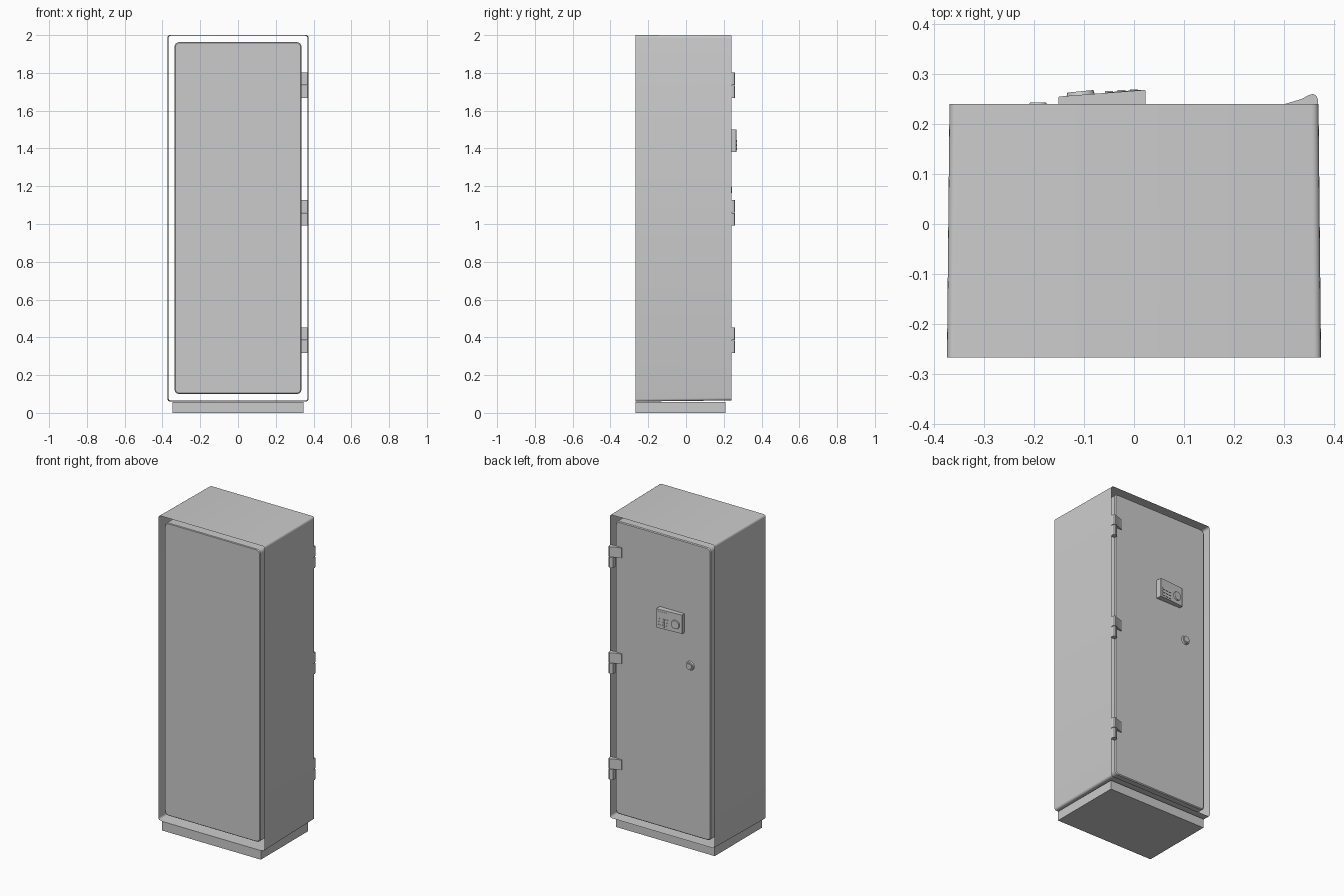
import bpy, bmesh, math
from mathutils import Matrix, Vector

if "Cube" in bpy.data.objects:
    bpy.data.objects.remove(bpy.data.objects["Cube"])


def finish(bm, name, angle=30):
    bmesh.ops.recalc_face_normals(bm, faces=bm.faces)
    me = bpy.data.meshes.new(name)
    bm.to_mesh(me)
    bm.free()
    ob = bpy.data.objects.new(name, me)
    bpy.context.collection.objects.link(ob)
    bpy.ops.object.select_all(action='DESELECT')
    bpy.context.view_layer.objects.active = ob
    ob.select_set(True)
    bpy.ops.object.shade_smooth_by_angle(angle=math.radians(angle))
    return ob


def rounded_rect(x0, x1, z0, z1, r, n=4):
    pts = []
    corners = ((x1 - r, z1 - r), (x0 + r, z1 - r), (x0 + r, z0 + r), (x1 - r, z0 + r))
    for q, (cx, cz) in enumerate(corners):
        for i in range(n + 1):
            a = math.pi / 2 * (q + i / n)
            pts.append((cx + r * math.cos(a), cz + r * math.sin(a)))
    return pts


def loft(name, sections, caps=True):
    """Join (y, outline) sections along y."""
    bm = bmesh.new()
    rings = [[bm.verts.new((x, y, z)) for x, z in pts] for y, pts in sections]
    for a, b in zip(rings, rings[1:]):
        n = len(a)
        for i in range(n):
            bm.faces.new((a[i], a[(i + 1) % n], b[(i + 1) % n], b[i]))
    if caps:
        bm.faces.new(rings[0])
        bm.faces.new(rings[-1])
    return finish(bm, name)


def prism(name, profile, z0, z1):
    """Extrude an (x, y) profile upward."""
    bm = bmesh.new()
    f = bm.faces.new([bm.verts.new((x, y, z0)) for x, y in profile])
    ext = bmesh.ops.extrude_face_region(bm, geom=[f])
    bmesh.ops.translate(bm, vec=(0, 0, z1 - z0),
                        verts=[v for v in ext['geom'] if isinstance(v, bmesh.types.BMVert)])
    return finish(bm, name)


def box(name, x0, x1, y0, y1, z0, z1):
    return prism(name, [(x0, y0), (x1, y0), (x1, y1), (x0, y1)], z0, z1)


def disc(name, loc, r1, r2, depth, tilt=0):
    bm = bmesh.new()
    bmesh.ops.create_cone(bm, cap_ends=True, segments=24, radius1=r1, radius2=r2, depth=depth,
                          matrix=Matrix.Translation(loc) @ Matrix.Rotation(tilt, 4, 'Z')
                          @ Matrix.Rotation(-math.pi / 2, 4, 'X'))
    return finish(bm, name)


# Plinth and the open, slightly tapered outer sleeve
box("plinth", -0.348, 0.348, -0.267, 0.208, 0, 0.058)
loft("outer_shell", [
    (-0.267, rounded_rect(-0.374, 0.374, 0.06, 2.0, 0.014)),
    (0.24, rounded_rect(-0.369, 0.369, 0.066, 1.997, 0.014))], caps=False)


# Inner cabinet with the door, edges slightly rounded
def inner(inset):
    return rounded_rect(-0.336 + inset, 0.336 - inset, 0.1 + inset, 1.963 - inset, 0.024)


loft("inner_body_and_door", [(-0.258, inner(0.004)), (-0.254, inner(0)),
                             (0.226, inner(0)), (0.231, inner(0.005))])

# Hinges: upper half reaches the door, lower half sits on the shell edge
knuckle = [(0.368, 0.228), (0.368, 0.248), (0.365, 0.256), (0.358, 0.260), (0.350, 0.258)]
for i, zc in enumerate((0.385, 1.06, 1.735)):
    prism(f"hinge_leaf_{i}", knuckle + [(0.335, 0.25), (0.305, 0.241), (0.29, 0.236), (0.29, 0.228)],
          zc + 0.002, zc + 0.067)
    prism(f"hinge_pin_{i}", knuckle + [(0.338, 0.251), (0.336, 0.228)], zc - 0.067, zc - 0.002)

# Wedge-shaped keypad housing
SLOPE = (0.268 - 0.255) / 0.173


def top_y(x):
    return 0.255 + (x + 0.151) * SLOPE


prism("keypad_housing", [(-0.151, 0.229), (0.023, 0.229), (0.023, 0.266),
                         (0.021, 0.268), (-0.149, 0.255), (-0.151, 0.253)], 1.38, 1.50)
tilt = math.atan(SLOPE)

# Rotary disc on the keypad
disc("keypad_dial", (-0.107, top_y(-0.107) + 0.002, 1.43), 0.029, 0.026, 0.01, tilt * 1.3)

# Display and number keys
prism("keypad_display", [(-0.055, top_y(-0.055) - 0.003), (0.014, top_y(0.014) - 0.003),
                         (0.014, top_y(0.014) + 0.001), (-0.055, top_y(-0.055) + 0.001)], 1.462, 1.487)
for c in range(3):
    for r in range(3):
        x, z = -0.05 + c * 0.025, 1.398 + r * 0.02
        y = top_y(x)
        box(f"key_{c}_{r}", x - 0.008, x + 0.008, y - 0.004, y + 0.003, z - 0.007, z + 0.007)

# Lock escutcheon with a small raised centre
disc("lock_plate", (-0.192, 0.2345, 1.18), 0.029, 0.025, 0.011)
disc("lock_centre", (-0.192, 0.2405, 1.18), 0.018, 0.016, 0.005)
